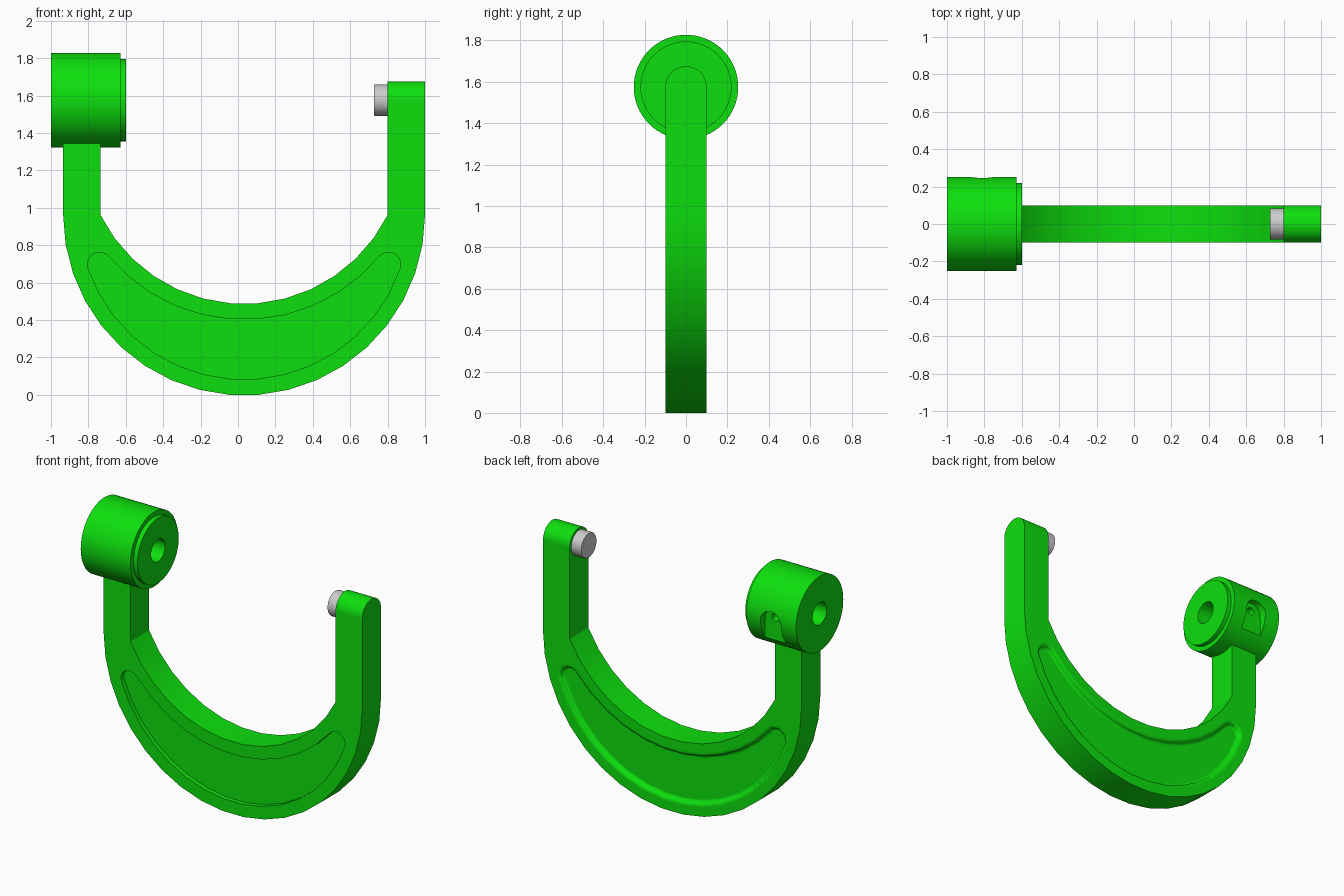
import bpy, bmesh
from math import sin, cos, pi, atan2, asin, sqrt

if "Cube" in bpy.data.objects:
    bpy.data.objects.remove(bpy.data.objects["Cube"])

CX = 0.0325            # symmetry line of the bow
AX = 1.575             # height of the measuring axis
T = 0.1                # half thickness of the frame

green = bpy.data.materials.new("green_enamel")
green.diffuse_color = (0.004, 0.74, 0.004, 1)
green.use_nodes = True
green.node_tree.nodes["Principled BSDF"].inputs["Base Color"].default_value = green.diffuse_color


def loft(name, rings, wrap=False, mat=None):
    """Skin a row of point rings; cap the ends, or join last to first."""
    bm = bmesh.new()
    rows = [[bm.verts.new(p) for p in ring] for ring in rings]
    n = len(rows[0])
    pairs = list(zip(rows, rows[1:])) + ([(rows[-1], rows[0])] if wrap else [])
    for a, b in pairs:
        for i in range(n):
            j = (i + 1) % n
            bm.faces.new((a[i], a[j], b[j], b[i]))
    if not wrap:
        bm.faces.new(rows[0])
        bm.faces.new(rows[-1])
    bmesh.ops.recalc_face_normals(bm, faces=bm.faces)
    me = bpy.data.meshes.new(name)
    bm.to_mesh(me)
    bm.free()
    ob = bpy.data.objects.new(name, me)
    bpy.context.collection.objects.link(ob)
    if mat:
        me.materials.append(mat)
    return ob


def arc(cx, cz, r, a0, a1, n):
    return [(cx + r * cos(a0 + (a1 - a0) * i / n),
             cz + r * sin(a0 + (a1 - a0) * i / n)) for i in range(n + 1)]


def at_y(pts, y):
    return [(x, y, z) for x, z in pts]


def circle_x(x, r, n=64):
    return [(x, r * cos(2 * pi * i / n), AX + r * sin(2 * pi * i / n)) for i in range(n)]


def activate(ob):
    bpy.ops.object.select_all(action='DESELECT')
    ob.select_set(True)
    bpy.context.view_layer.objects.active = ob


def cut(ob, cutter):
    cutter.hide_render = True
    activate(ob)
    m = ob.modifiers.new("cut", 'BOOLEAN')
    m.operation, m.solver, m.object = 'DIFFERENCE', 'EXACT', cutter
    bpy.ops.object.modifier_apply(modifier=m.name)
    bpy.data.objects.remove(cutter)


def smooth(ob):
    """Smooth shading with sharp edges kept and large flat faces left flat."""
    activate(ob)
    bpy.ops.object.shade_smooth_by_angle(angle=pi / 6)
    m = ob.modifiers.new("flat_faces", 'WEIGHTED_NORMAL')
    m.keep_sharp = True
    bpy.ops.object.modifier_apply(modifier=m.name)


# Bow frame: outer half circle, two arms, shallower inner arc
RO = 0.9675
ZO = RO * cos(pi / 38)
RI, ZI = 0.8575, 1.3435
half = asin(0.7675 / RI)
outline = arc(CX, ZO, RO, pi, 2 * pi, 19)
outline += [(1.0, AX + T), (0.8, AX + T)]
outline += arc(CX, ZI, RI, -pi / 2 + half, -pi / 2 - half, 13)
outline += [(-0.735, 1.39), (-0.935, 1.39)]
frame = loft("bow_frame", [at_y(outline, -T), at_y(outline, T)], mat=green)

# Round the top of the anvil arm
bm = bmesh.new()
bm.from_mesh(frame.data)
top = [e for e in bm.edges if all(v.co.z > AX + T - 0.001 for v in e.verts)
       and abs(e.verts[0].co.y - e.verts[1].co.y) < 0.001]
bmesh.ops.bevel(bm, geom=top, offset=T - 0.0005, segments=10, profile=0.5, affect='EDGES')
bm.to_mesh(frame.data)
bm.free()


# Crescent recess with round ends, tangent to both arcs
def crescent(inset, ro=0.8825, ri=0.9425, cap=0.065):
    d1, d2, gap = ro - cap, ri + cap, ZI - ZO
    h = (d2 ** 2 - d1 ** 2 - gap ** 2) / (2 * gap)
    dx, cz = sqrt(d1 ** 2 - h ** 2), ZO - h
    a, b = atan2(-h, dx), atan2(h + gap, -dx)
    pts = arc(CX, ZO, ro - inset, pi - a, 2 * pi + a, 15)
    pts += arc(CX + dx, cz, cap - inset, a, b, 10)[1:-1]
    pts += arc(CX, ZI, ri + inset, b - pi, -b, 11)
    pts += arc(CX - dx, cz, cap - inset, pi - b, pi - a, 10)[1:-1]
    return pts


# Front recess has square walls, back recess a rounded rim and a floor fillet
D = 0.03
cut(frame, loft("front_recess_cutter", [at_y(crescent(0), y) for y in (-T - 0.05, -T + D)]))
turn = [pi / 2 * i / 5 for i in range(6)]
rim = [(-0.025 * (1 - sin(t)), T - D / 2 * (1 - cos(t))) for t in turn]
fillet = [(0.02 * (1 - cos(t)), T - D / 2 - D / 2 * sin(t)) for t in turn[1:]]
cut(frame, loft("back_recess_cutter",
                [at_y(crescent(i), y) for i, y in [(-0.025, T + 0.05)] + rim + fillet]))
smooth(frame)

# Bored barrel with a stepped lip
profile = [(-1, 0.075), (-1, 0.2525), (-0.628, 0.2525), (-0.628, 0.22), (-0.598, 0.22), (-0.598, 0.075)]
barrel = loft("barrel", [circle_x(x, r) for x, r in profile], wrap=True, mat=green)

# Arched lock flat, open at the bottom, with a pin hole in the back of the barrel
PX = -0.81
arch = arc(PX, AX - 0.02, 0.077, 0, pi, 14) + [(PX - 0.08, AX - 0.24), (PX + 0.08, AX - 0.24)]
cut(barrel, loft("pocket_cutter", [at_y(arch, y) for y in (0.2, 0.4)]))
pin = arc(PX, AX, 0.027, 0, 2 * pi, 20)[:-1]
cut(barrel, loft("pin_hole_cutter", [at_y(pin, y) for y in (0.1, 0.4)]))
smooth(barrel)

# Steel anvil
anvil = loft("anvil", [circle_x(x, r, 48) for x, r in
                       ((0.727, 0.081), (0.732, 0.084), (0.81, 0.084))])
smooth(anvil)
